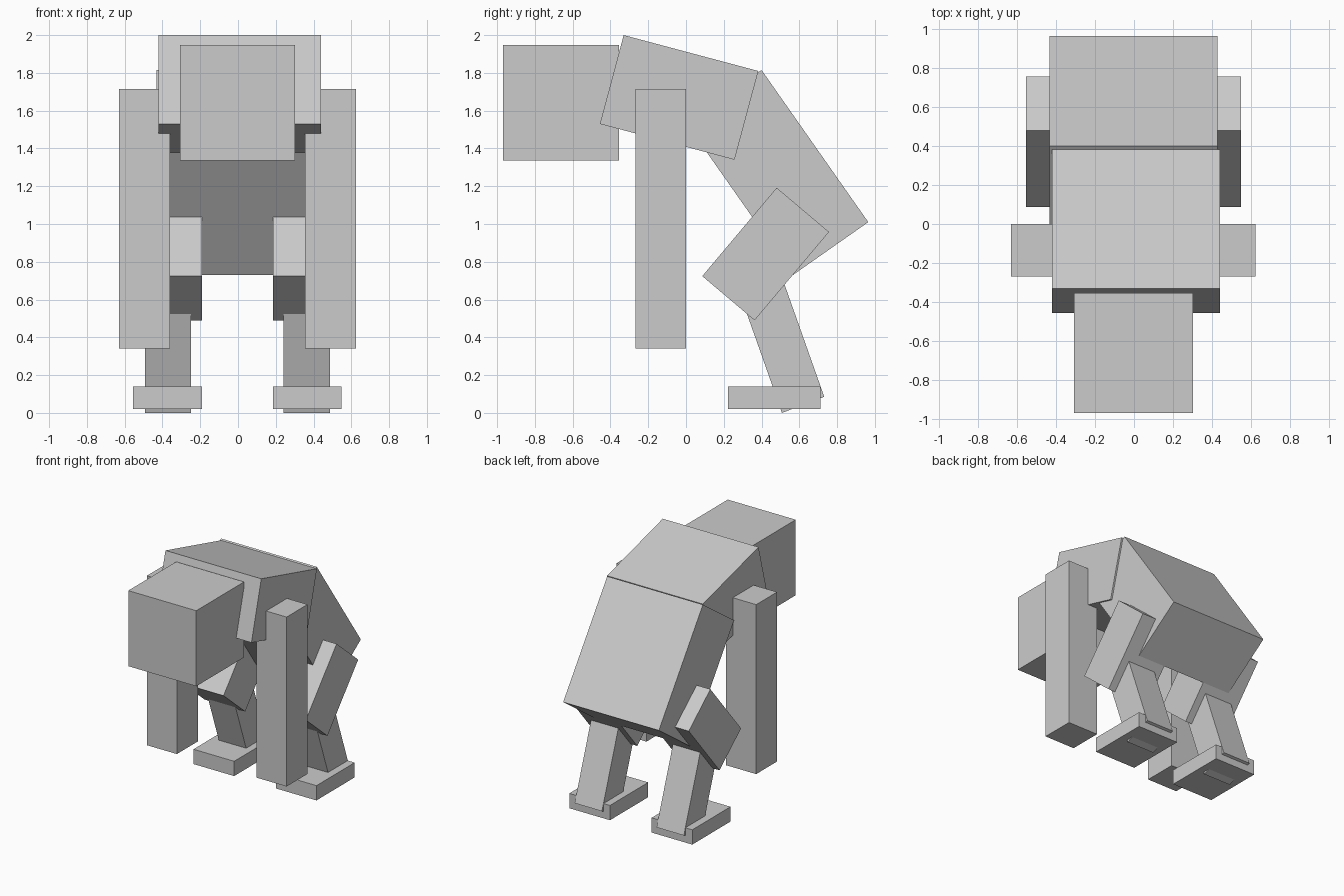
import bpy
import bmesh

if "Cube" in bpy.data.objects:
    bpy.data.objects.remove(bpy.data.objects["Cube"])

grey = bpy.data.materials.new("plain_grey")
grey.diffuse_color = (0.6, 0.6, 0.6, 1)
grey.use_nodes = True
grey.node_tree.nodes["Principled BSDF"].inputs["Base Color"].default_value = grey.diffuse_color


def slab(name, x0, x1, profile):
    """Extrude a side (y, z) profile across the width x0..x1."""
    bm = bmesh.new()
    face = bm.faces.new([bm.verts.new((x0, y, z)) for y, z in profile])
    out = bmesh.ops.extrude_face_region(bm, geom=[face])
    moved = [v for v in out["geom"] if isinstance(v, bmesh.types.BMVert)]
    bmesh.ops.translate(bm, verts=moved, vec=(x1 - x0, 0, 0))
    bmesh.ops.recalc_face_normals(bm, faces=bm.faces)
    mesh = bpy.data.meshes.new(name)
    bm.to_mesh(mesh)
    bm.free()
    mesh.materials.append(grey)
    obj = bpy.data.objects.new(name, mesh)
    bpy.context.collection.objects.link(obj)


def rect(y0, y1, z0, z1):
    return [(y0, z0), (y1, z0), (y1, z1), (y0, z1)]


# Head and the two tilted body blocks
slab("head", -0.307, 0.303, rect(-0.968, -0.355, 1.335, 1.948))
slab("chest", -0.42, 0.44, [(-0.33, 2.0), (0.383, 1.81), (0.257, 1.34), (-0.456, 1.53)])
slab("hips", -0.432, 0.427, [(0.40, 1.815), (0.965, 1.01), (0.566, 0.73), (0.001, 1.535)])

# Limbs, repeated on both sides
thigh = [(0.48, 1.192), (0.757, 0.958), (0.363, 0.49), (0.086, 0.724)]
shin = [(0.508, 0.0), (0.732, 0.085), (0.492, 0.764), (0.268, 0.679)]
limbs = [
    ("arm", 0.358, 0.627, rect(-0.268, 0.0, 0.34, 1.715)),
    ("thigh", 0.187, 0.552, thigh),
    ("shin", 0.245, 0.49, shin),
    ("foot", 0.187, 0.552, rect(0.222, 0.712, 0.02, 0.14)),
]
for name, inner, outer, profile in limbs:
    slab("right_" + name, inner - 0.003, outer - 0.003, profile)
    slab("left_" + name, -outer - 0.003, -inner - 0.003, profile)
